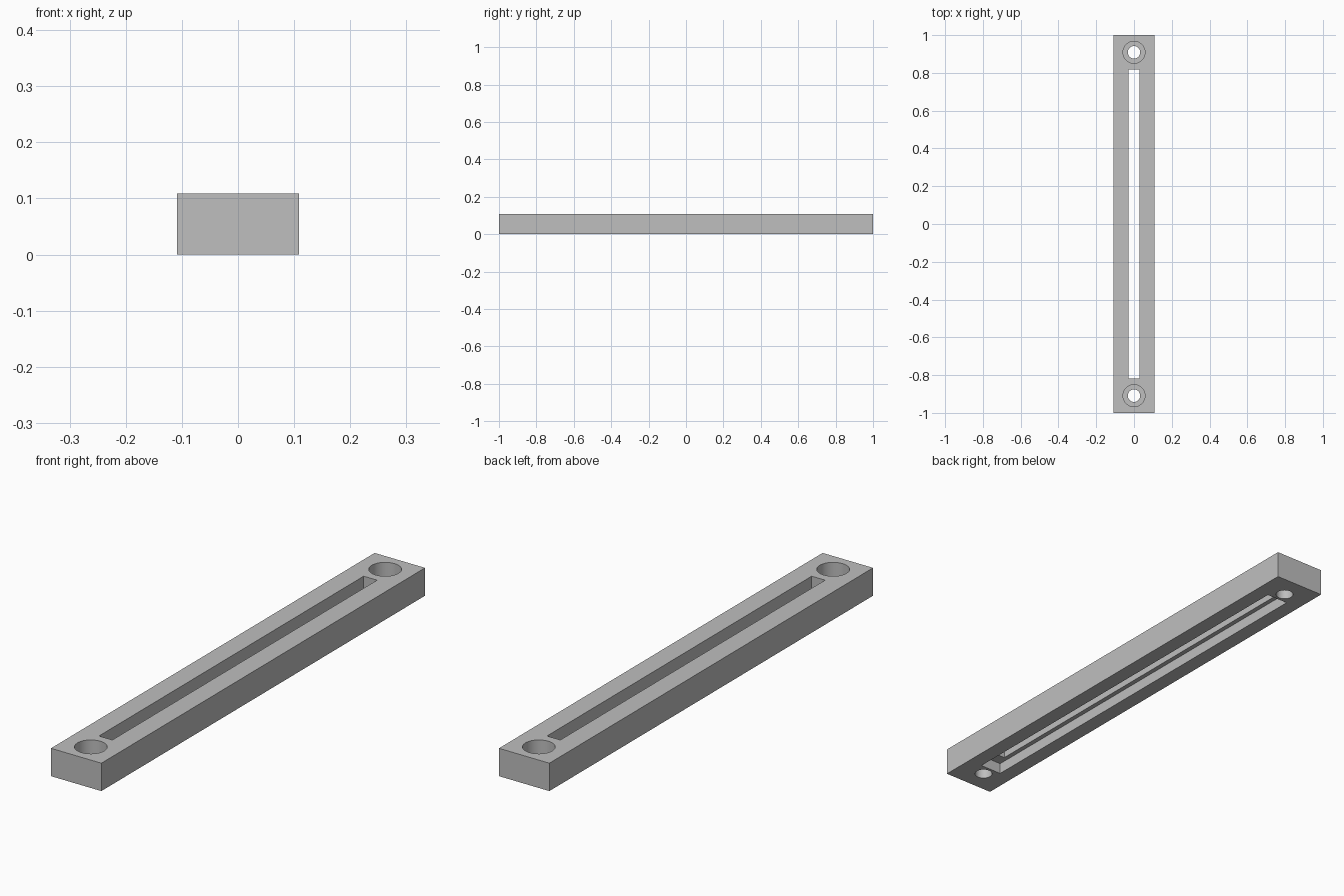
import bpy

cube = bpy.data.objects.get("Cube")
if cube:
    bpy.data.objects.remove(cube, do_unlink=True)

LENGTH, WIDTH, HEIGHT = 2.0, 0.218, 0.109
HOLE_Y = 0.909
EXTRA = 0.05  # cutters overshoot the open faces

grey = bpy.data.materials.new("plain grey")
grey.use_nodes = True
colour = (0.52, 0.52, 0.52, 1)
grey.diffuse_color = colour
grey.node_tree.nodes["Principled BSDF"].inputs["Base Color"].default_value = colour


def box(name, width, length, z0, z1):
    bpy.ops.mesh.primitive_cube_add(size=1, location=(0, 0, (z0 + z1) / 2))
    ob = bpy.context.object
    ob.name = name
    ob.scale = (width, length, z1 - z0)
    bpy.ops.object.transform_apply(location=True, rotation=False, scale=True)
    ob.data.materials.append(grey)
    return ob


def cylinder(name, radius, y, z0, z1):
    bpy.ops.mesh.primitive_cylinder_add(
        vertices=64, radius=radius, depth=z1 - z0, location=(0, y, (z0 + z1) / 2))
    ob = bpy.context.object
    ob.name = name
    ob.data.materials.append(grey)
    return ob


# Solid bar
bar = box("slotted_bar", WIDTH, LENGTH, 0, HEIGHT)

# Through slot, with a wider channel underneath
cutters = [
    box("slot_cutter", 0.058, 1.636, -EXTRA, HEIGHT + EXTRA),
    box("channel_cutter", 0.0945, 1.73, -EXTRA, 0.0435),
]

# Counterbored screw hole at each end
for side, sign in (("front", -1), ("back", 1)):
    y = sign * HOLE_Y
    cutters.append(cylinder(side + "_hole_cutter", 0.033, y, -EXTRA, HEIGHT + EXTRA))
    cutters.append(cylinder(side + "_counterbore_cutter", 0.058, y, 0.051, HEIGHT + EXTRA))

# Cut the bar, then discard the cutters
bpy.ops.object.select_all(action="DESELECT")
bpy.context.view_layer.objects.active = bar
bar.select_set(True)
for cutter in cutters:
    cutter.hide_render = True
    mod = bar.modifiers.new(cutter.name, "BOOLEAN")
    mod.operation = "DIFFERENCE"
    mod.solver = "EXACT"
    mod.object = cutter
    bpy.ops.object.modifier_apply(modifier=mod.name)
    bpy.data.objects.remove(cutter, do_unlink=True)

bpy.ops.object.shade_smooth_by_angle()
